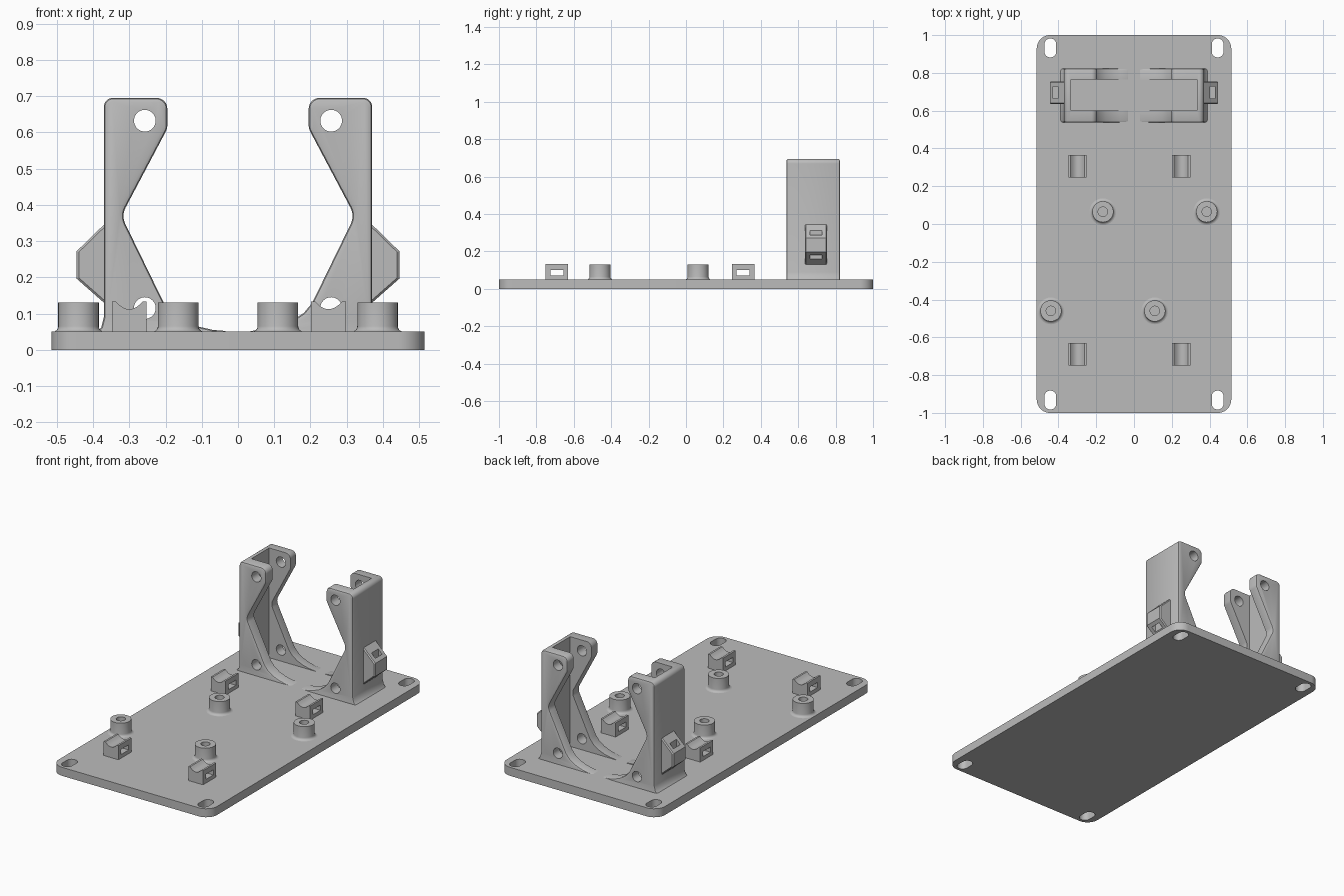
import bpy, bmesh, math
from mathutils import Vector

if "Cube" in bpy.data.objects:
    bpy.data.objects.remove(bpy.data.objects["Cube"], do_unlink=True)

grey = bpy.data.materials.new("plain grey")
grey.use_nodes = True
colour = (0.5, 0.5, 0.5, 1)
grey.diffuse_color = colour
grey.node_tree.nodes["Principled BSDF"].inputs["Base Color"].default_value = colour


def rounded(points, steps=8):
    """Replace each (u, v, radius) corner with an arc."""
    out = []
    for i, (u, v, r) in enumerate(points):
        p = Vector((u, v))
        if r == 0:
            out.append(p)
            continue
        a = (Vector(points[i - 1][:2]) - p).normalized()
        b = (Vector(points[(i + 1) % len(points)][:2]) - p).normalized()
        half = a.angle(b) / 2
        centre = p + (a + b).normalized() * r / math.sin(half)
        start = p + a * r / math.tan(half) - centre
        end = p + b * r / math.tan(half) - centre
        for k in range(steps + 1):
            d = start.lerp(end, k / steps)
            out.append(centre + d.normalized() * r)
    return out


def rect(u0, u1, v0, v1, r=0):
    return rounded([(u0, v0, r), (u1, v0, r), (u1, v1, r), (u0, v1, r)])


def circle(u, v, r, n=32):
    return [Vector((u + r * math.cos(k * math.tau / n), v + r * math.sin(k * math.tau / n)))
            for k in range(n)]


def prism(name, outline, lo, hi, axis="Z"):
    """Extrude an outline: (x, y) along Z, or (x, z) along Y."""
    bm = bmesh.new()
    place = (lambda p, h: (p.x, p.y, h)) if axis == "Z" else (lambda p, h: (p.x, h, p.y))
    rings = [[bm.verts.new(place(p, h)) for p in outline] for h in (lo, hi)]
    for ring in rings:
        bm.faces.new(ring)
    n = len(outline)
    for i in range(n):
        j = (i + 1) % n
        bm.faces.new((rings[0][i], rings[0][j], rings[1][j], rings[1][i]))
    return finish(name, bm)


def finish(name, bm):
    bmesh.ops.recalc_face_normals(bm, faces=bm.faces)
    mesh = bpy.data.meshes.new(name)
    bm.to_mesh(mesh)
    bm.free()
    mesh.materials.append(grey)
    obj = bpy.data.objects.new(name, mesh)
    bpy.context.collection.objects.link(obj)
    return obj


def apply(obj, kind, **settings):
    mod = obj.modifiers.new(kind.lower(), kind)
    for key, value in settings.items():
        setattr(mod, key, value)
    bpy.context.view_layer.objects.active = obj
    bpy.ops.object.modifier_apply(modifier=mod.name)


def cut(obj, *cutters):
    for cutter in cutters:
        apply(obj, "BOOLEAN", object=cutter, operation="DIFFERENCE", solver="EXACT")
        bpy.data.objects.remove(cutter, do_unlink=True)


def smooth(obj):
    bpy.ops.object.select_all(action="DESELECT")
    obj.select_set(True)
    bpy.context.view_layer.objects.active = obj
    bpy.ops.object.shade_smooth_by_angle(angle=math.radians(30))


# Base plate with a slot at each corner
base = prism("base_plate", rect(-0.515, 0.515, -1, 1, 0.07), 0, 0.05)
for sx in (-1, 1):
    for sy in (-1, 1):
        x, y = sx * 0.443, sy * 0.932
        cut(base, prism("slot", rect(x - 0.031, x + 0.031, y - 0.05, y + 0.05, 0.03), -0.1, 0.2))
smooth(base)

# Hollow standoffs, turned from a flared profile
flare = [(0.056 + 0.015 * (1 - math.sin(t)), 0.065 - 0.015 * math.cos(t))
         for t in [k * math.pi / 8 for k in range(5)]]
profile = [(0.025, 0.048)] + flare + [(0.056, 0.13), (0.025, 0.13)]
for i, (x, y) in enumerate([(-0.165, 0.065), (0.385, 0.065), (-0.44, -0.46), (0.11, -0.46)]):
    bm = bmesh.new()
    n = 32
    rings = [[bm.verts.new((x + r * math.cos(k * math.tau / n),
                            y + r * math.sin(k * math.tau / n), z)) for k in range(n)]
             for r, z in profile]
    for a, ring in enumerate(rings):
        other = rings[(a + 1) % len(rings)]
        for k in range(n):
            m = (k + 1) % n
            bm.faces.new((ring[k], ring[m], other[m], other[k]))
    smooth(finish(f"standoff_{i + 1}", bm))

# Tie anchors with a scooped top and a crosswise tunnel
for i, (x, y) in enumerate([(-0.3, 0.305), (0.25, 0.305), (-0.3, -0.69), (0.25, -0.69)]):
    scoop = [(-0.037 + 0.074 * k / 10, 0.112 + 0.021 * (k / 5 - 1) ** 2) for k in range(11)]
    outline = [(-0.048, 0.04), (-0.048, 0.133)] + scoop + [(0.048, 0.133), (0.048, 0.04)]
    anchor = prism(f"tie_anchor_{i + 1}", [Vector((x + u, z)) for u, z in outline],
                   y - 0.06, y + 0.06, "Y")
    cut(anchor, prism("tunnel", rect(x - 0.1, x + 0.1, y - 0.035, y + 0.035), 0.072, 0.102))
    smooth(anchor)

# Pair of channel-shaped arms, each with a tie loop outside
arm_outline = rounded([
    (0.388, 0.03, 0), (0.388, 0.05, 0), (0.377, 0.062, 0), (0.37, 0.09, 0),
    (0.37, 0.695, 0.025), (0.195, 0.695, 0.03), (0.195, 0.61, 0.04),
    (0.322, 0.37, 0.05), (0.205, 0.13, 0), (0.182, 0.102, 0), (0.15, 0.08, 0),
    (0.11, 0.064, 0), (0.07, 0.055, 0), (0.025, 0.051, 0), (0.025, 0.03, 0)])
loop_outline = [(0.36, 0.355), (0.37, 0.345), (0.445, 0.272), (0.445, 0.196),
                (0.37, 0.13), (0.36, 0.121)]
for side, s in (("left", 1), ("right", -1)):
    def flip(points):
        return [Vector((s * p[0], p[1])) for p in points]

    arm = prism(side + "_arm", flip(arm_outline), 0.537, 0.823, "Y")
    apply(arm, "BEVEL", width=0.011, segments=2, limit_method="ANGLE",
          angle_limit=math.radians(50))
    cut(arm, prism("channel", flip(rect(-0.1, 0.333, 0.6, 0.765)), -0.1, 0.9))
    for z in (0.632, 0.115):
        cut(arm, prism("pin_hole", flip(circle(0.257, z, 0.03)), 0.4, 1, "Y"))
    smooth(arm)

    loop = prism(side + "_tie_loop", flip(loop_outline), 0.635, 0.755, "Y")
    apply(loop, "BEVEL", width=0.006, segments=1, limit_method="ANGLE",
          angle_limit=math.radians(60))
    cut(loop, prism("tie_slot", flip(rect(0.403, 0.428, 0.664, 0.727)), 0.05, 0.5))
    smooth(loop)
